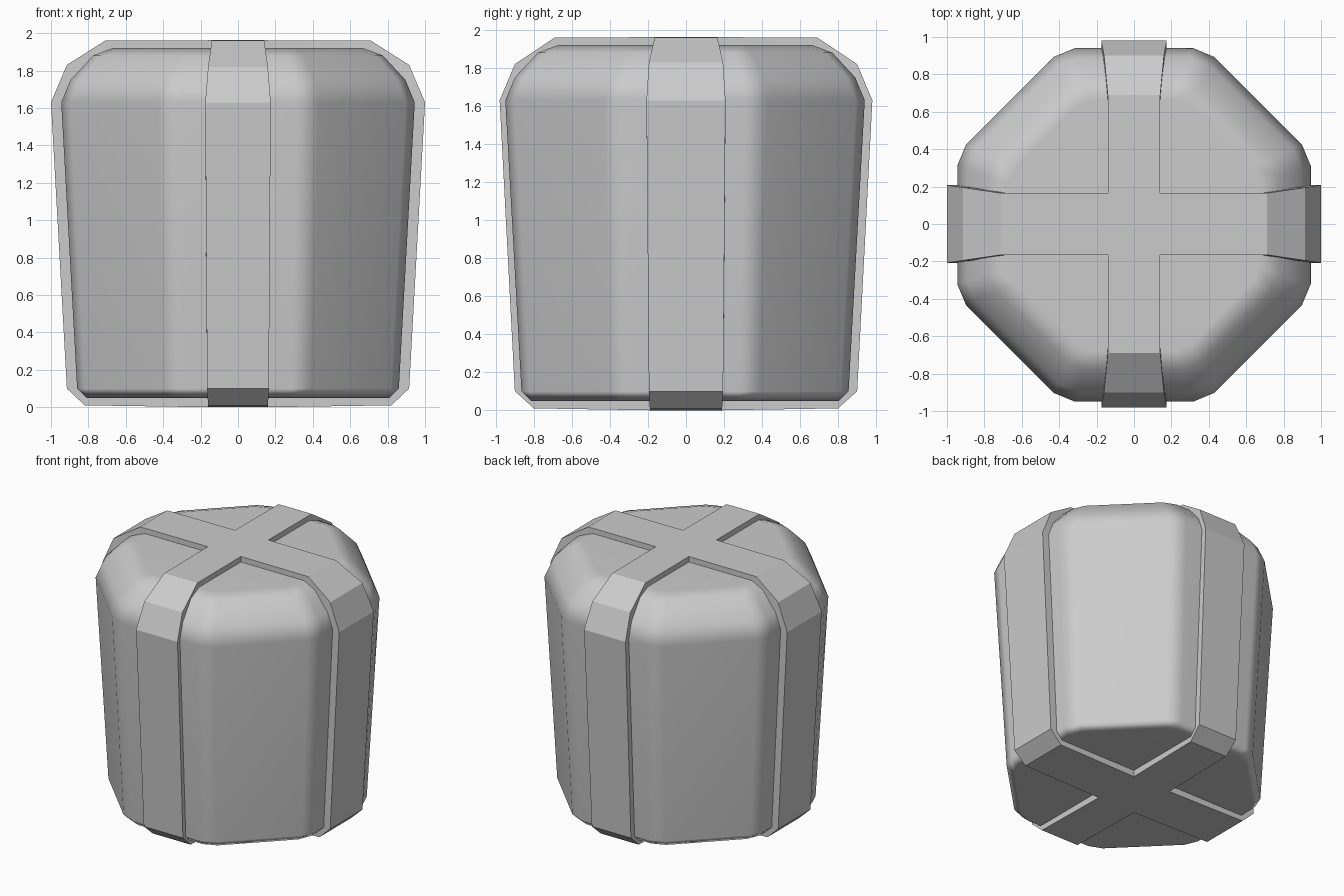
import bpy, bmesh, math

cube = bpy.data.objects.get("Cube")
if cube:
    bpy.data.objects.remove(cube, do_unlink=True)

grey = bpy.data.materials.new("plain_grey")
grey.use_nodes = True
COLOUR = (0.6, 0.6, 0.6, 1)
grey.diffuse_color = COLOUR
grey.node_tree.nodes["Principled BSDF"].inputs["Base Color"].default_value = COLOUR


def finish(name, bm, angle):
    bmesh.ops.recalc_face_normals(bm, faces=bm.faces)
    mesh = bpy.data.meshes.new(name)
    bm.to_mesh(mesh)
    bm.free()
    mesh.materials.append(grey)
    obj = bpy.data.objects.new(name, mesh)
    bpy.context.collection.objects.link(obj)
    bpy.ops.object.select_all(action='DESELECT')
    obj.select_set(True)
    bpy.context.view_layer.objects.active = obj
    bpy.ops.object.shade_smooth_by_angle(angle=math.radians(angle))
    weighted = obj.modifiers.new("weighted_normals", 'WEIGHTED_NORMAL')
    weighted.keep_sharp = True
    return obj


def bridge(bm, a, b):
    for i in range(len(a)):
        j = (i + 1) % len(a)
        bm.faces.new((a[i], a[j], b[j], b[i]))


# Body: tapered octagon with softened corners, stacked as rings
corner = [(1, 0.335), (0.95, 0.455), (0.455, 0.95), (0.335, 1)]
outline = []
for sx, sy in ((1, 1), (-1, 1), (-1, -1), (1, -1)):
    quarter = [(x * sx, y * sy) for x, y in corner]
    outline += quarter if sx * sy > 0 else quarter[::-1]

bm = bmesh.new()
rings = []
for z, r in ((0.05, 0.81), (0.1, 0.86), (1.63, 0.945), (1.75, 0.895),
             (1.88, 0.775), (1.92, 0.67)):
    rings.append([bm.verts.new((x * r, y * r - 0.005, z)) for x, y in outline])
for lower, upper in zip(rings, rings[1:]):
    bridge(bm, lower, upper)
bm.faces.new(rings[0])
bm.faces.new(rings[-1])
finish("body", bm, 50)


# Bands: closed straps wrapped around the body, narrowing over the top
def band(name, profile, along_y):
    loop = profile + [(-r, z, w) for r, z, w in reversed(profile)]
    bm = bmesh.new()

    def row(scale, side):
        verts = []
        for r, z, w in loop:
            a, h = r * scale, 0.98 + (z - 0.98) * scale
            co = (side * w, a, h) if along_y else (a, side * w, h)
            verts.append(bm.verts.new(co))
        return verts

    rows = [row(1, -1), row(1, 1), row(0.85, 1), row(0.85, -1)]
    for i in range(4):
        bridge(bm, rows[i], rows[(i + 1) % 4])
    finish(name, bm, 25)


# Each profile point: reach, height, half width
band("side_band", [(0.16, 0, 0.19), (0.82, 0.01, 0.19), (0.915, 0.1, 0.195),
                   (1, 1.63, 0.208), (0.915, 1.83, 0.195),
                   (0.71, 1.96, 0.165), (0.14, 1.962, 0.165)], False)
band("front_band", [(0.19, 0, 0.16), (0.8, 0.01, 0.16), (0.9, 0.1, 0.165),
                    (0.98, 1.63, 0.175), (0.9, 1.82, 0.16),
                    (0.69, 1.96, 0.14), (0.165, 1.962, 0.14)], True)
